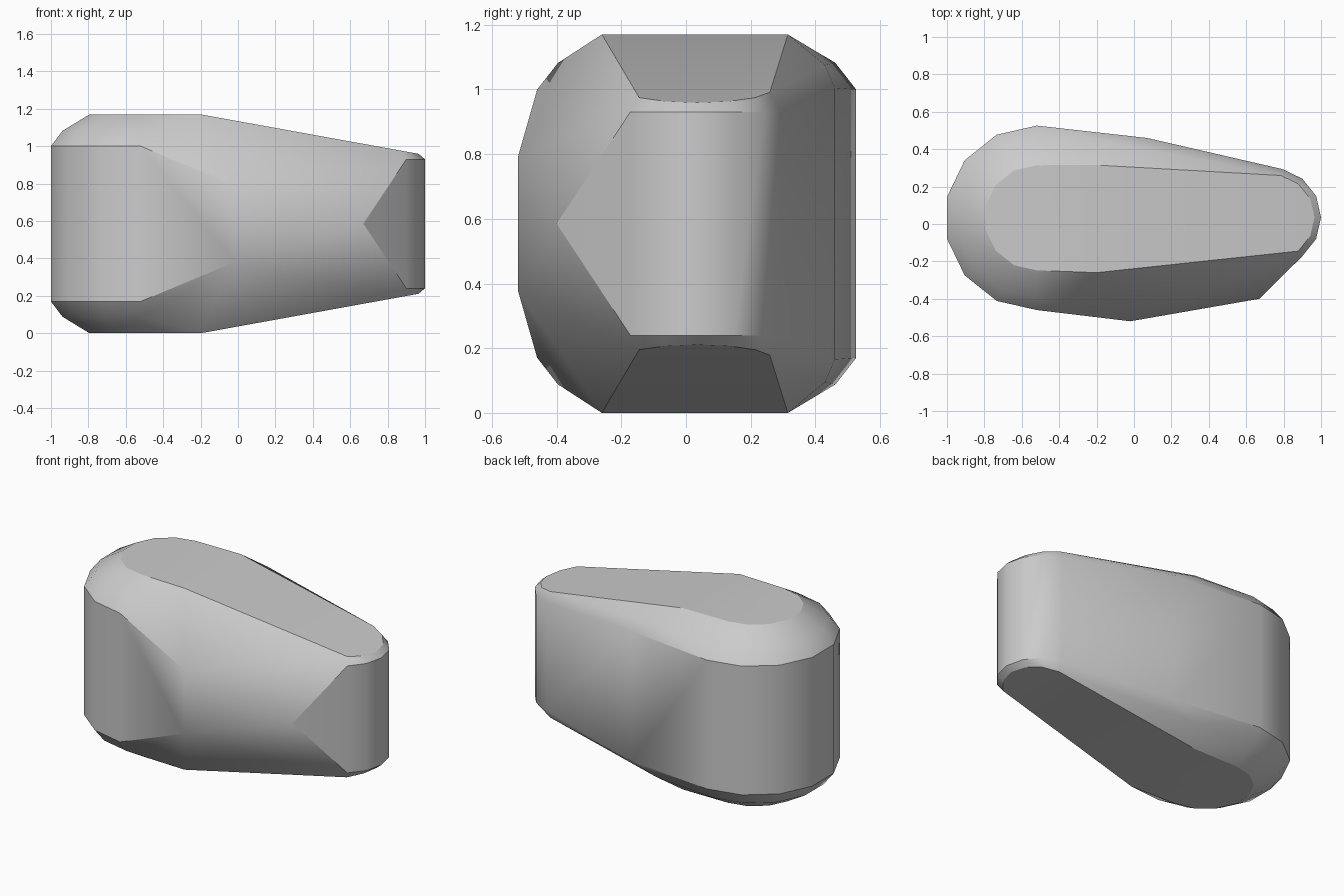
import bpy
import bmesh
from math import cos, sin, pi, radians

MID = 0.585          # height of the symmetry plane
STEP = 2 * pi / 14   # both rounded ends follow a regular polygon


def arc(cx, cy, radius, first, last):
    """Points of a polygonal arc; first and last count polygon steps."""
    return [(cx + radius * cos(k * STEP), cy + radius * sin(k * STEP))
            for k in range(first, last + 1)]


def broad_end(scale):
    return [(x, y) for x, y in
            ((-0.52 + a * scale, 0.033 + b * scale)
             for a, b in [(0.493 * cos(pi / 2 + k * STEP),
                           0.493 * sin(pi / 2 + k * STEP)) for k in range(8)])]


def slope(x):
    """Half height of the sloping top towards the narrow end."""
    return MID - 0.181 * max(0, x + 0.2)


# Upper half of the body
points = []
for scale, height in ((1, 0.415), (0.87, 0.497), (0.57, MID)):
    points += [(x, y, height) for x, y in broad_end(scale)]
points += [(x, y, 0.345) for x, y in arc(0.735, 0.035, 0.265, -2, 3)]
points += [(x, y, slope(x)) for x, y in arc(0.735, 0.035, 0.23, -2, 3)]

# Shoulders of the flat top, and the bulges along both flanks
points += [(-0.2, -0.26, MID), (-0.2, 0.315, MID)]
points += [(0.07, 0.46, 0.42), (-0.09, 0.43, 0.49), (-0.02, -0.52, 0.205)]

# Front corner beside the narrow end
points += [(0.67, -0.4, 0)]

# Mirror top to bottom and wrap in a faceted skin
bm = bmesh.new()
for x, y, h in points:
    for side in (-1, 1):
        bm.verts.new((x, y, MID + side * h))
bmesh.ops.remove_doubles(bm, verts=bm.verts, dist=0.001)
bmesh.ops.convex_hull(bm, input=bm.verts)
loose = [v for v in bm.verts if not v.link_faces]
bmesh.ops.delete(bm, geom=loose, context='VERTS')
bmesh.ops.dissolve_limit(bm, angle_limit=radians(1), verts=bm.verts, edges=bm.edges)
bmesh.ops.recalc_face_normals(bm, faces=bm.faces)

old = bpy.data.objects.get("Cube")
if old:
    bpy.data.objects.remove(old, do_unlink=True)

mesh = bpy.data.meshes.new("tapered_block")
bm.to_mesh(mesh)
bm.free()
block = bpy.data.objects.new("tapered_block", mesh)
bpy.context.collection.objects.link(block)

# Plain grey finish
grey = bpy.data.materials.new("light_grey")
grey.use_nodes = True
colour = (0.6, 0.6, 0.6, 1)
grey.diffuse_color = colour
grey.node_tree.nodes["Principled BSDF"].inputs["Base Color"].default_value = colour
mesh.materials.append(grey)

# Soft shading with crisp rims
bpy.ops.object.select_all(action='DESELECT')
block.select_set(True)
bpy.context.view_layer.objects.active = block
bpy.ops.object.shade_smooth_by_angle(angle=radians(30))
